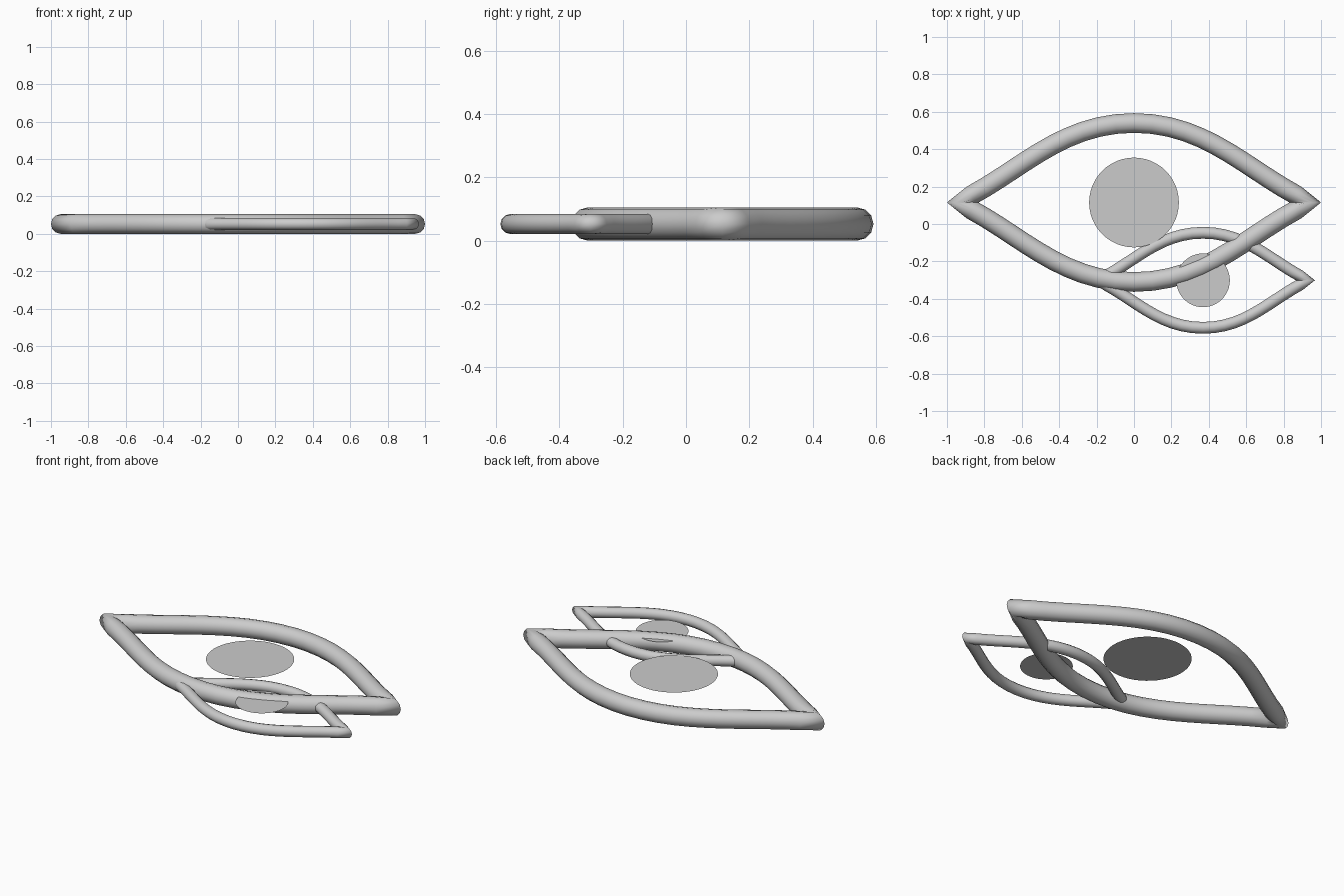
import bpy
import bmesh
from mathutils import Matrix

if "Cube" in bpy.data.objects:
    bpy.data.objects.remove(bpy.data.objects["Cube"])

grey = bpy.data.materials.new("light grey")
grey.diffuse_color = (0.6, 0.6, 0.6, 1)
grey.use_nodes = True
grey.node_tree.nodes["Principled BSDF"].inputs["Base Color"].default_value = grey.diffuse_color

HALF_LENGTH, HALF_HEIGHT, TUBE_RADIUS, DISC_RADIUS = 0.9475, 0.425, 0.0525, 0.24
TUBE_Z, DISC_Z = 0.0525, 0.085


def add_outline(name, x, y, s):
    """Closed almond-shaped tube with pointed ends, swept along a bezier loop."""
    curve = bpy.data.curves.new(name, 'CURVE')
    curve.dimensions = '3D'
    curve.resolution_u = 12
    curve.bevel_depth = TUBE_RADIUS * s
    curve.bevel_resolution = 4
    spline = curve.splines.new('BEZIER')
    spline.bezier_points.add(3)
    spline.use_cyclic_u = True
    w, h = HALF_LENGTH * s, HALF_HEIGHT * s
    k = 0.43 * w  # handle length at the crests
    # left tip, upper crest, right tip, lower crest
    points = [(-w, 0), (0, h), (w, 0), (0, -h)]
    for i, (p, (px, py)) in enumerate(zip(spline.bezier_points, points)):
        p.co = (px, py, 0)
        p.handle_left_type = p.handle_right_type = 'FREE'
        if i % 2:   # smooth crest
            d = k if py > 0 else -k
            p.handle_left, p.handle_right = (-d, py, 0), (d, py, 0)
        else:       # sharp tip, handles aimed at the crests
            d = 1 if px < 0 else -1
            p.handle_left = (px * 2 / 3, -d * h / 3, 0)
            p.handle_right = (px * 2 / 3, d * h / 3, 0)
    helper = bpy.data.objects.new(name + "_path", curve)
    bpy.context.collection.objects.link(helper)
    bpy.context.view_layer.update()

    # Turn the swept curve into a mesh
    graph = bpy.context.evaluated_depsgraph_get()
    mesh = bpy.data.meshes.new_from_object(helper.evaluated_get(graph))
    bpy.data.objects.remove(helper)
    mesh.materials.clear()
    mesh.materials.append(grey)
    for f in mesh.polygons:
        f.use_smooth = True
        f.material_index = 0
    obj = bpy.data.objects.new(name, mesh)
    obj.location = (x, y, TUBE_Z)
    bpy.context.collection.objects.link(obj)


def add_disc(name, x, y, s):
    """Flat round pupil."""
    mesh = bpy.data.meshes.new(name)
    bm = bmesh.new()
    bmesh.ops.create_circle(bm, cap_ends=True, segments=48, radius=DISC_RADIUS * s,
                            matrix=Matrix.Identity(4))
    bm.to_mesh(mesh)
    bm.free()
    mesh.materials.append(grey)
    obj = bpy.data.objects.new(name, mesh)
    obj.location = (x, y, DISC_Z)
    bpy.context.collection.objects.link(obj)


# Large eye and the smaller one overlapping it
for label, x, y, s in (("large", 0, 0.115, 1.0), ("small", 0.369, -0.301, 0.598)):
    add_outline(label + "_eye_outline", x, y, s)
    add_disc(label + "_pupil", x, y, s)
